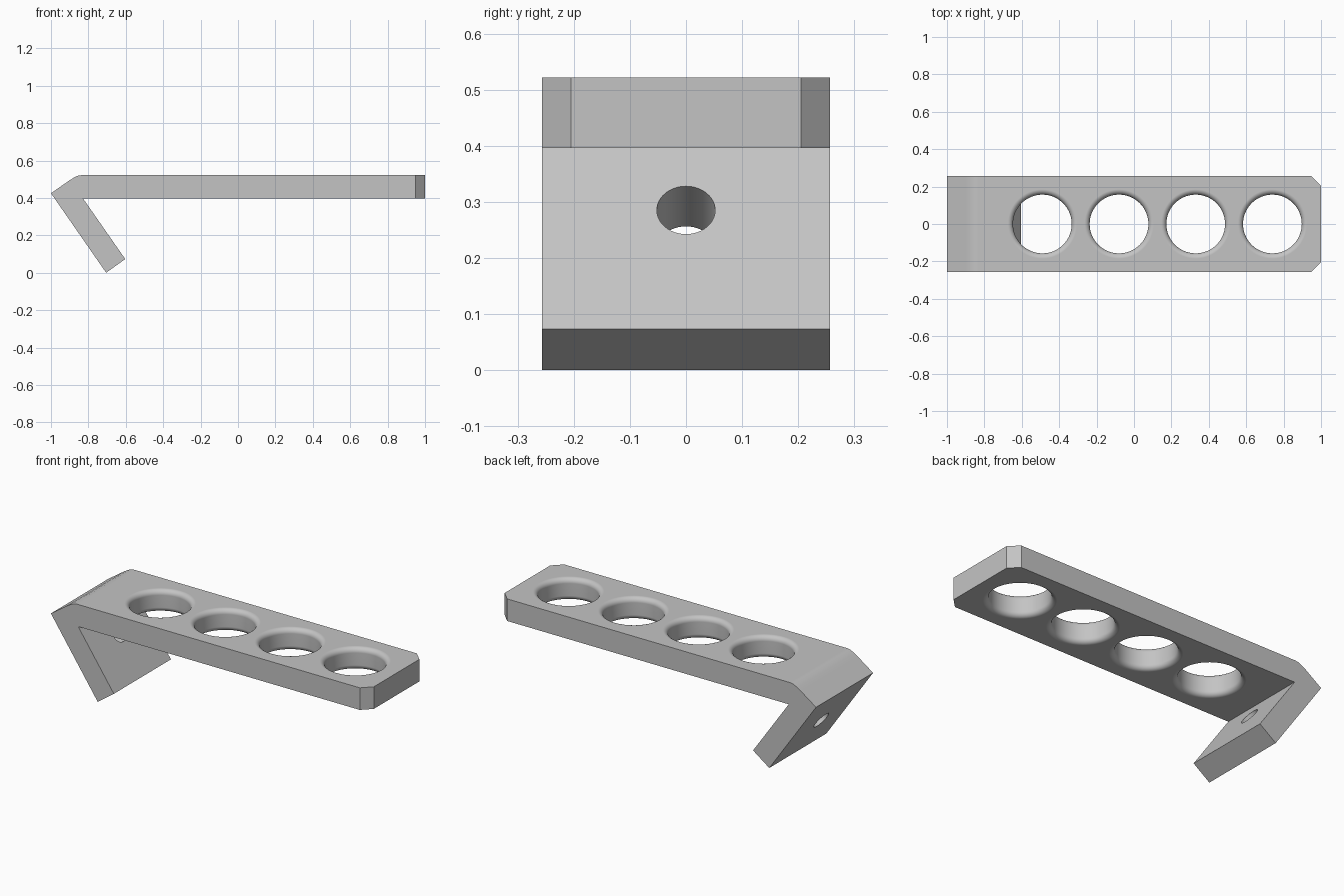
import bpy, bmesh, math
from mathutils import Vector

cube = bpy.data.objects.get("Cube")
if cube:
    bpy.data.objects.remove(cube, do_unlink=True)

HALF_W = 0.257            # half width of the strip
TOP, BOTTOM = 0.522, 0.396
HOLE_R, FILLET = 0.157, 0.028
CORNER = 0.052

grey = bpy.data.materials.new("plain grey")
grey.use_nodes = True
colour = (0.55, 0.55, 0.55, 1)
grey.diffuse_color = colour
grey.node_tree.nodes["Principled BSDF"].inputs["Base Color"].default_value = colour


def make_object(name, bm):
    bmesh.ops.recalc_face_normals(bm, faces=bm.faces)
    mesh = bpy.data.meshes.new(name)
    bm.to_mesh(mesh)
    bm.free()
    mesh.materials.append(grey)
    obj = bpy.data.objects.new(name, mesh)
    bpy.context.collection.objects.link(obj)
    return obj


def prism(name, points, direction):
    """Extrude a closed outline along a direction."""
    bm = bmesh.new()
    face = bm.faces.new([bm.verts.new(p) for p in points])
    extruded = bmesh.ops.extrude_face_region(bm, geom=[face])["geom"]
    verts = [g for g in extruded if isinstance(g, bmesh.types.BMVert)]
    bmesh.ops.translate(bm, verts=verts, vec=direction)
    return make_object(name, bm)


def lathe(name, profile, steps=64):
    """Revolve (radius, height) points around z, closing both ends."""
    bm = bmesh.new()
    rings = [[bm.verts.new((r * math.cos(a), r * math.sin(a), z))
              for a in (2 * math.pi * i / steps for i in range(steps))]
             for r, z in profile]
    for low, high in zip(rings, rings[1:]):
        for i in range(steps):
            j = (i + 1) % steps
            bm.faces.new((low[i], low[j], high[j], high[i]))
    bm.faces.new(rings[0])
    bm.faces.new(rings[-1])
    return make_object(name, bm)


# Bent strip: side outline with a softened outer bend
outline = [(-1, 0.425), (-0.905, 0.491), (-0.88, 0.507), (-0.858, 0.518),
           (-0.835, TOP), (1, TOP), (1, BOTTOM), (-0.828, BOTTOM),
           (-0.603, 0.073), (-0.705, 0)]
bracket = prism("bent_bracket", [(x, -HALF_W, z) for x, z in outline],
                (0, 2 * HALF_W, 0))

cutters = []

# Chamfered end corners
for side in (-1, 1):
    tip = [(1 - CORNER, HALF_W), (1.1, HALF_W - CORNER - 0.1), (1.1, HALF_W + 0.1),
           (1 - CORNER, HALF_W + 0.1)]
    cutters.append(prism("corner_cutter", [(x, side * y, 0.3) for x, y in tip],
                         (0, 0, 0.4)))

# Four large holes, rounded over at both rims
arc = [math.radians(15 * i) for i in range(7)]
lower = [(HOLE_R + FILLET * (1 - math.sin(a)), BOTTOM + FILLET * (1 - math.cos(a)))
         for a in arc]
upper = [(r, TOP + BOTTOM - z) for r, z in reversed(lower)]
rim = HOLE_R + FILLET
profile = [(rim, BOTTOM - 0.03)] + lower + upper + [(rim, TOP + 0.05)]
for i in range(4):
    hole = lathe("large_hole_cutter", profile)
    hole.location.x = -0.49 + 0.41 * i
    cutters.append(hole)

# Small screw hole square to the leg
screw = lathe("screw_hole_cutter", [(0.052, -0.2), (0.052, 0.06)], 48)
screw.rotation_mode = "QUATERNION"
screw.rotation_quaternion = Vector((0.82, 0, 0.573)).to_track_quat("Z", "Y")
screw.location = (-0.751, 0, 0.285)
cutters.append(screw)

# Cut everything out, then discard the cutters
bpy.context.view_layer.objects.active = bracket
for cutter in cutters:
    cutter.hide_render = True
    cut = bracket.modifiers.new("cut", "BOOLEAN")
    cut.operation = "DIFFERENCE"
    cut.solver = "EXACT"
    cut.object = cutter
    bpy.ops.object.modifier_apply(modifier=cut.name)
    bpy.data.objects.remove(cutter, do_unlink=True)

# Smooth rims and bend, crisp edges elsewhere
bpy.ops.object.select_all(action="DESELECT")
bracket.select_set(True)
bpy.ops.object.shade_smooth_by_angle(angle=math.radians(28))
weighted = bracket.modifiers.new("weighted_normals", "WEIGHTED_NORMAL")
weighted.keep_sharp = True
